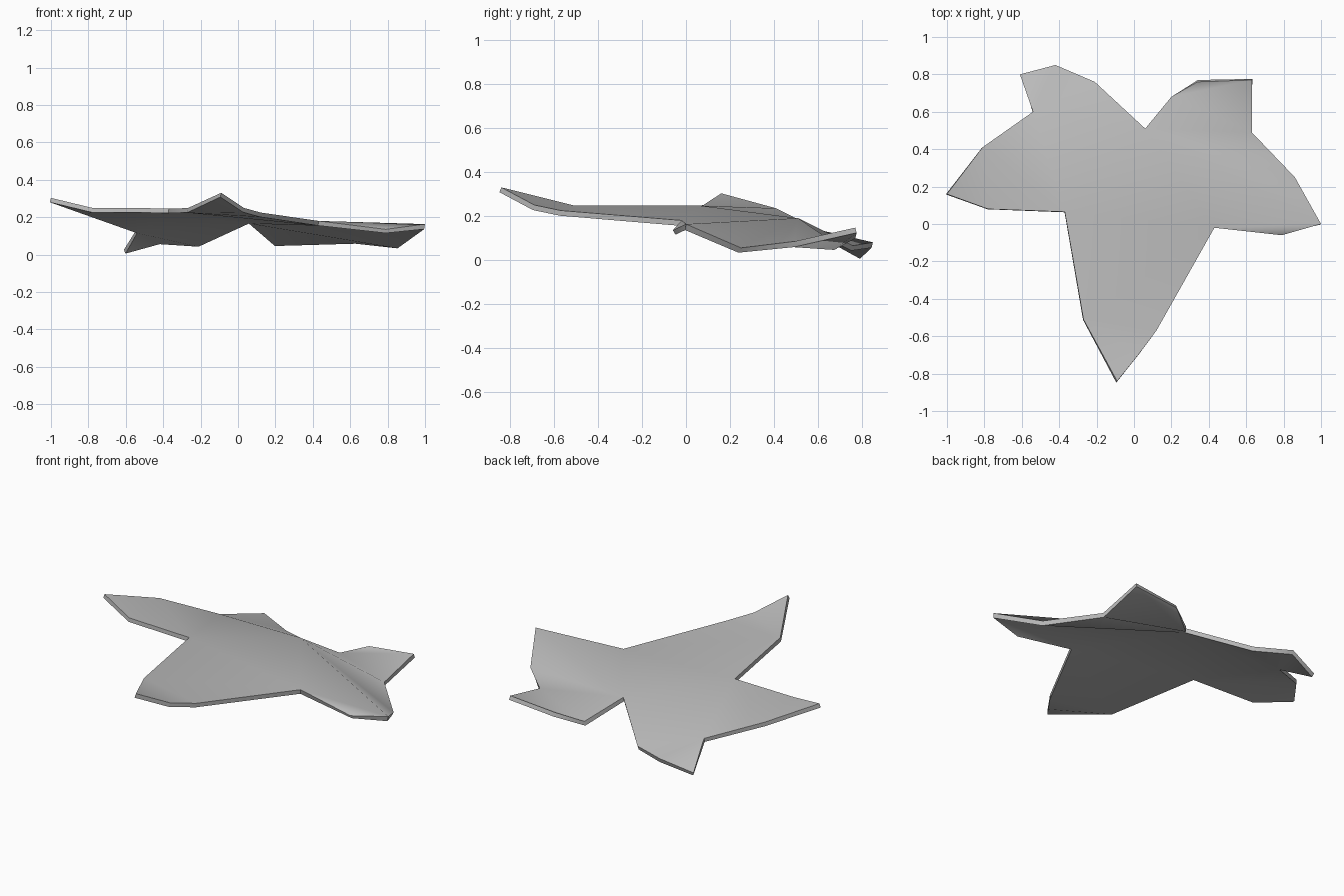
import bpy
import bmesh
import math

cube = bpy.data.objects.get("Cube")
if cube:
    bpy.data.objects.remove(cube, do_unlink=True)

# Leaf rim, counterclockwise from the front tip: x, y and height of the top skin
RIM = {
    "A": (-.09, -.84, .33), "a": (.03, -.69, .25), "B": (.12, -.57, .225),
    "C": (.43, -.02, .18), "D": (.79, -.06, .135), "E": (1, 0, .163),
    "F": (.86, .25, .055), "G": (.63, .49, .084), "H": (.63, .77, .147),
    "I": (.34, .76, .12), "J": (.2, .68, .073), "K": (.06, .51, .19),
    "L": (-.21, .76, .065), "M": (-.42, .85, .08), "N": (-.61, .8, .026),
    "O": (-.54, .6, .138), "P": (-.81, .41, .235), "Q": (-1, .16, .303),
    "R": (-.78, .08, .25), "S": (-.37, .065, .247), "T": (-.27, -.51, .248),
}

# Folded panels of each lobe, as rim corners
PANELS = {
    "front_lobe": "TAa TaB TBC STC",
    "middle": "SCK OSK",
    "left_lobe": "KCE CDE KEF KFG",
    "back_left_lobe": "KGJ GHJ HIJ",
    "back_right_lobe": "KLO LMO MNO",
    "right_lobe": "OPS PRS PQR",
}


def make_material(name, colour):
    mat = bpy.data.materials.new(name)
    mat.use_nodes = True
    mat.diffuse_color = colour
    mat.node_tree.nodes["Principled BSDF"].inputs["Base Color"].default_value = colour
    return mat


def build_leaf():
    bm = bmesh.new()
    corners = {key: bm.verts.new(co) for key, co in RIM.items()}
    for panels in PANELS.values():
        for panel in panels.split():
            face = bm.faces.new([corners[key] for key in panel])
            face.normal_update()
            if face.normal.z < 0:
                face.normal_flip()
    mesh = bpy.data.meshes.new("leaf_blade")
    bm.to_mesh(mesh)
    bm.free()
    leaf = bpy.data.objects.new("leaf_blade", mesh)
    bpy.context.collection.objects.link(leaf)
    return leaf


leaf = build_leaf()
leaf.data.materials.append(make_material("leaf_grey", (.5, .5, .5, 1)))

# Soft folds on the skin, crisp rim
bpy.ops.object.select_all(action="DESELECT")
leaf.select_set(True)
bpy.context.view_layer.objects.active = leaf

thickness = leaf.modifiers.new("blade_thickness", "SOLIDIFY")
thickness.thickness = .024
thickness.offset = -1
thickness.use_even_offset = True
bpy.ops.object.modifier_apply(modifier=thickness.name)
bpy.ops.object.shade_smooth_by_angle(angle=math.radians(50))
